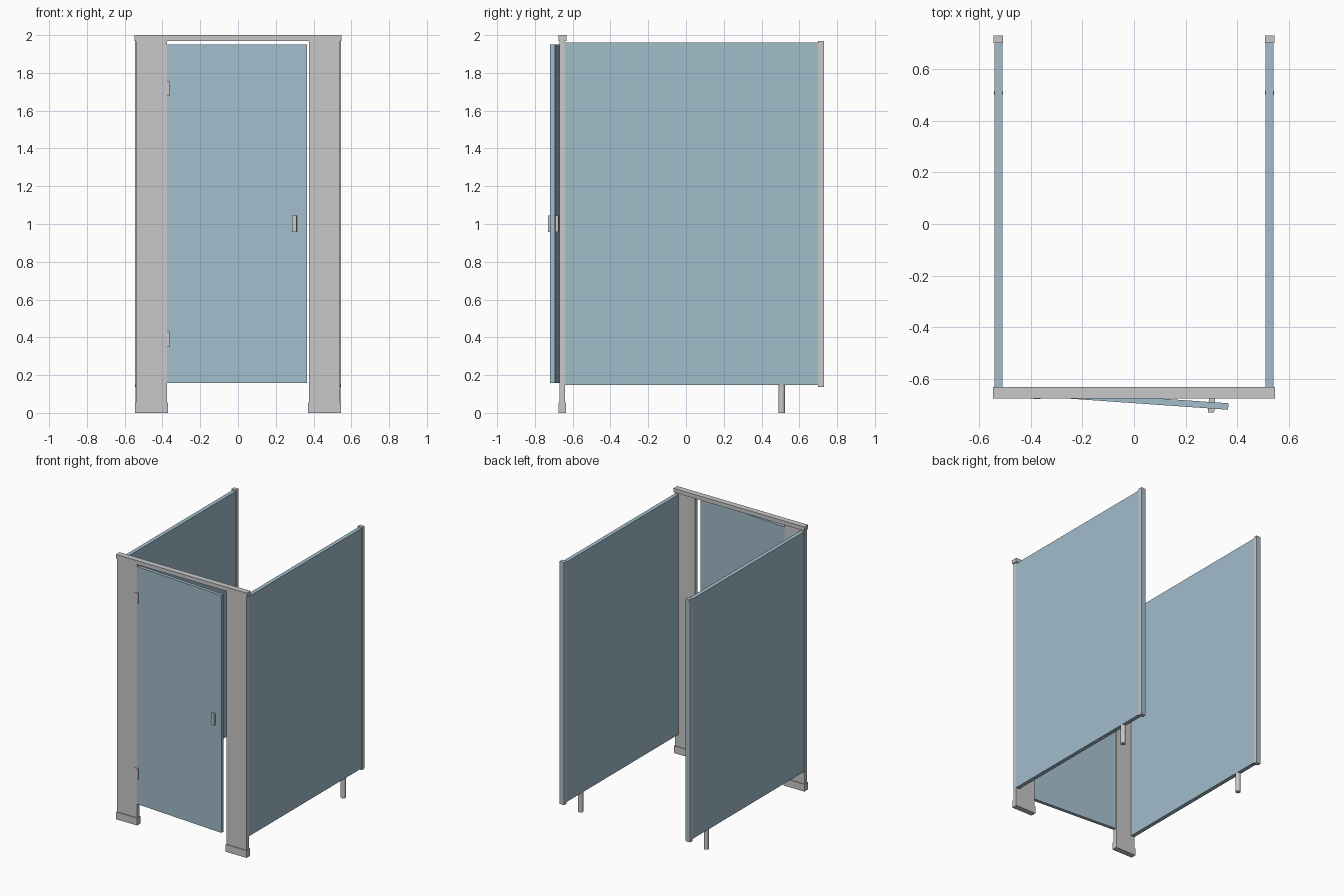
import bpy
from math import radians
from mathutils import Matrix, Vector

cube = bpy.data.objects.get("Cube")
if cube:
    bpy.data.objects.remove(cube, do_unlink=True)


def material(name, rgb):
    mat = bpy.data.materials.new(name)
    mat.use_nodes = True
    color = (*rgb, 1)
    mat.diffuse_color = color
    mat.node_tree.nodes["Principled BSDF"].inputs["Base Color"].default_value = color
    return mat


blue = material("pale_blue_laminate", (0.36, 0.51, 0.60))
grey = material("light_grey_metal", (0.58, 0.58, 0.59))


def box(name, mat, x, y, z):
    """Box spanning the given (low, high) ranges."""
    bpy.ops.mesh.primitive_cube_add(size=1)
    obj = bpy.context.object
    obj.name = name
    ranges = (x, y, z)
    size = Vector([hi - lo for lo, hi in ranges])
    centre = Vector([(hi + lo) / 2 for lo, hi in ranges])
    obj.data.transform(Matrix.Translation(centre) @ Matrix.Diagonal((*size, 1)))
    obj.data.materials.append(mat)
    return obj


def side_range(side, inner, outer):
    return sorted((side * inner, side * outer))


for side, label in ((1, "left"), (-1, "right")):
    # Side partition and its wall channel
    box(label + "_panel", blue, side_range(side, 0.51, 0.54), (-0.64, 0.7305), (0.148, 1.96))
    box(label + "_wall_channel", grey, side_range(side, 0.508, 0.545), (0.70, 0.73), (0.137, 1.97))

    # Front pilaster with a floor shoe
    box(label + "_pilaster", grey, side_range(side, 0.375, 0.541), (-0.67, -0.64), (0, 1.975))
    box(label + "_pilaster_shoe", grey, side_range(side, 0.37, 0.545), (-0.676, -0.634), (0, 0.055))

    # Round support leg under the partition
    bpy.ops.mesh.primitive_cylinder_add(vertices=16, radius=0.018, depth=0.15,
                                        location=(side * 0.525, 0.507, 0.075))
    leg = bpy.context.object
    leg.name = label + "_support_leg"
    leg.data.materials.append(grey)
    bpy.ops.object.shade_smooth_by_angle(angle=radians(40))

# Header rail
box("header_rail", grey, (-0.547, 0.547), (-0.676, -0.632), (1.97, 2.0))

# Door leaf and handles, built around the hinge line and swung slightly open
door = box("door", blue, (0, 0.742), (-0.0125, 0.0125), (0.157, 1.95))
front_handle = box("front_handle", grey, (0.665, 0.689), (-0.028, -0.0125), (0.957, 1.045))
back_handle = box("back_handle", grey, (0.665, 0.689), (0.0125, 0.028), (0.957, 1.045))
for part in (door, front_handle, back_handle):
    part.location = (-0.375, -0.655, 0)
    part.rotation_euler.z = radians(-4)

# Hinges
for label, z in (("lower", 0.39), ("upper", 1.717)):
    box(label + "_hinge", grey, (-0.39, -0.362), (-0.677, -0.645), (z - 0.04, z + 0.04))
